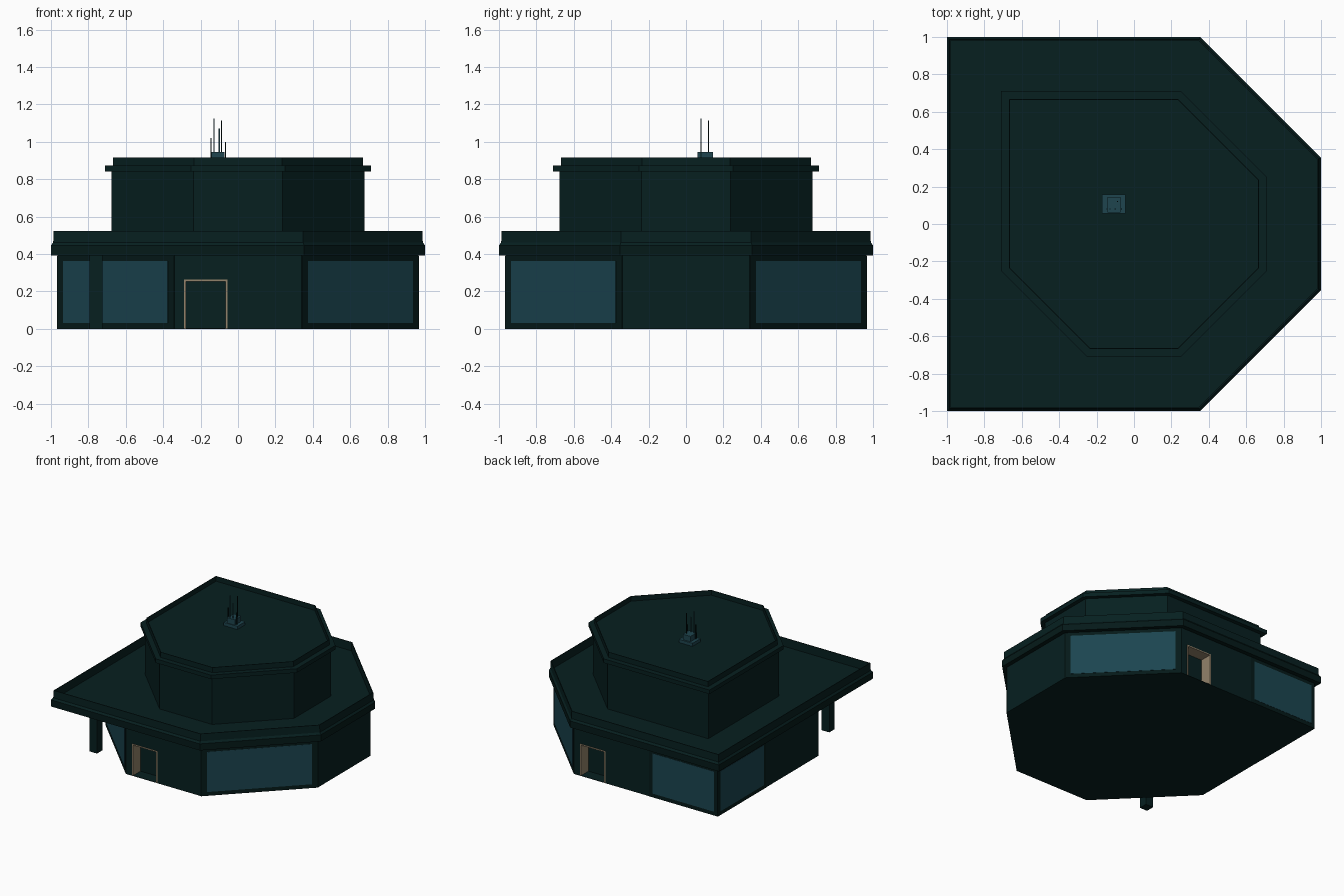
import bpy, bmesh, math
from mathutils import Vector

if "Cube" in bpy.data.objects:
    bpy.data.objects.remove(bpy.data.objects["Cube"])


def mat(name, rgb):
    m = bpy.data.materials.new(name)
    m.diffuse_color = (*rgb, 1)
    m.use_nodes = True
    m.node_tree.nodes["Principled BSDF"].inputs["Base Color"].default_value = m.diffuse_color
    return m


WALL = mat("dark_teal", (0.0020, 0.0140, 0.0142))
DARK = mat("deep_trim", (0.0014, 0.0100, 0.0095))
GLASS = mat("blue_glass", (0.0110, 0.0590, 0.0800))
TAN = mat("door_tan", (0.290, 0.225, 0.145))
UNIT = mat("roof_unit_teal", (0.0130, 0.0600, 0.0780))


def plan(square):
    """Unit chamfered square, counter-clockwise; corners in `square` stay sharp."""
    c, pts = 0.353, []
    for i, (sx, sy) in enumerate([(-1, -1), (1, -1), (1, 1), (-1, 1)]):
        if i in square:
            pts.append((sx, sy))
        else:
            pair = [(sx, sy * c), (sx * c, sy)]
            pts += pair if i % 2 == 0 else pair[::-1]
    return pts


def finish(name, bm, m):
    bmesh.ops.recalc_face_normals(bm, faces=bm.faces)
    me = bpy.data.meshes.new(name)
    bm.to_mesh(me)
    bm.free()
    me.materials.append(m)
    ob = bpy.data.objects.new(name, me)
    bpy.context.collection.objects.link(ob)
    return ob


def loft(name, pts, rings, m):
    """Stack scaled copies of an outline: rings = (scale, z)."""
    bm = bmesh.new()
    rows = [[bm.verts.new((x * s, y * s, z)) for x, y in pts] for s, z in rings]
    n = len(pts)
    for a, b in zip(rows, rows[1:]):
        for i in range(n):
            j = (i + 1) % n
            bm.faces.new((a[i], a[j], b[j], b[i]))
    bm.faces.new(rows[0][::-1])
    bm.faces.new(rows[-1])
    return finish(name, bm, m)


def box(name, lo, hi, m):
    pts = [(lo[0], lo[1]), (hi[0], lo[1]), (hi[0], hi[1]), (lo[0], hi[1])]
    return loft(name, pts, [(1, lo[2]), (1, hi[2])], m)


def plate(name, a, b, f0, f1, z0, z1, thick, m):
    """Thin plate on the wall line a-b, between fractions f0 and f1."""
    a, b = Vector(a), Vector(b)
    d = (b - a).normalized()
    out = Vector((d.y, -d.x)) * thick
    p, q = a.lerp(b, f0), a.lerp(b, f1)
    pts = [p + out, q + out, q - out * 0.2, p - out * 0.2]
    return loft(name, pts, [(1, z0), (1, z1)], m)


# ground floor walls, only the back-left corner is square
W, C = 0.965, 0.341
walls = loft("ground_floor_walls", plan({3}), [(W, 0), (W, 0.395)], WALL)

# recessed doorways, front and back (point-mirrored)
for side, s in (("front", 1), ("back", -1)):
    def span(x0, x1, y0, y1, z0, z1):
        xs, ys = sorted((x0 * s, x1 * s)), sorted((y0 * s, y1 * s))
        return (xs[0], ys[0], z0), (xs[1], ys[1], z1)

    cutter = box("doorway_cutter", *span(-0.287, -0.057, -1.1, -0.87, 0.004, 0.264), WALL)
    mod = walls.modifiers.new("doorway", 'BOOLEAN')
    mod.operation, mod.object, mod.solver = 'DIFFERENCE', cutter, 'EXACT'
    bpy.context.view_layer.objects.active = walls
    bpy.ops.object.modifier_apply(modifier=mod.name)
    bpy.data.objects.remove(cutter)
    y0, y1 = -0.968, -0.869
    box(side + "_door_jamb_left", *span(-0.288, -0.277, y0, y1, 0.002, 0.264), TAN)
    box(side + "_door_jamb_right", *span(-0.067, -0.056, y0, y1, 0.002, 0.264), TAN)
    box(side + "_door_head", *span(-0.277, -0.067, y0, y1, 0.254, 0.264), TAN)

# windows: full chamfer faces, plus two meeting at the square corner
windows = {
    "front_left": ((-W, -C), (-C, -W)),
    "front_right": ((C, -W), (W, -C)),
    "back_right": ((W, C), (C, W)),
    "back": ((-C, W), (-W, W)),
    "left": ((-W, W), (-W, C)),
}
for name, (a, b) in windows.items():
    plate(name + "_window_frame", a, b, 0, 1, 0.0, 0.39, 0.002, DARK)
    plate(name + "_window_glass", a, b, 0.05, 0.948, 0.032, 0.362, 0.004, GLASS)

# corner post under the roof overhang
box("corner_post", (-0.795, -0.795, 0), (-0.725, -0.725, 0.395), WALL)

# lower roof: eave band and thin parapet around a sunken deck
low = plan({0, 3})
loft("lower_eave", low, [(1, 0.392), (1, 0.446), (0.98, 0.446)], DARK)
loft("lower_roof", low, [(1, 0.4462), (0.988, 0.462), (0.986, 0.522), (0.98, 0.522), (0.98, 0.452)], WALL)

# upper storey and its roof
up = plan({3})
loft("upper_storey", up, [(0.677, 0.44), (0.677, 0.845)], WALL)
loft("upper_eave", up, [(0.71, 0.84), (0.71, 0.873), (0.66, 0.873)], WALL)
loft("upper_roof", up, [(0.668, 0.86), (0.668, 0.916), (0.663, 0.916), (0.663, 0.876)], WALL)

# rooftop unit with aerials
box("roof_unit_base", (-0.17, 0.056, 0.87), (-0.045, 0.158, 0.902), UNIT)
box("roof_unit_top", (-0.142, 0.062, 0.90), (-0.072, 0.145, 0.946), UNIT)
aerials = [(-0.145, 0.08, 1.02, DARK), (-0.128, 0.08, 1.125, UNIT), (-0.10, 0.08, 1.07, UNIT),
           (-0.088, 0.12, 1.115, DARK), (-0.067, 0.08, 1.0, DARK)]
for i, (x, y, top, m) in enumerate(aerials):
    r = 0.003
    box(f"aerial_{i + 1}", (x - r, y - r, 0.90), (x + r, y + r, top), m)
